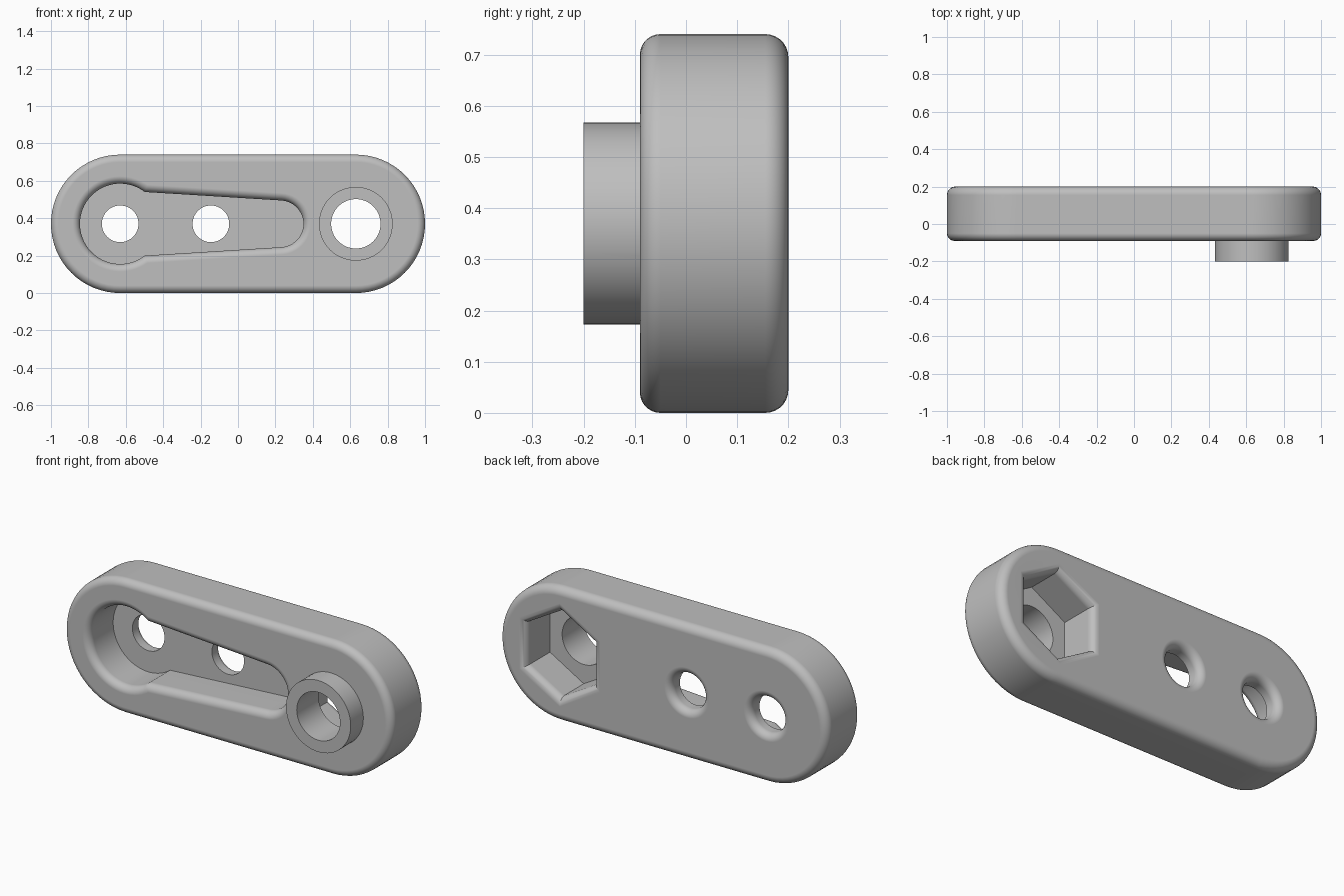
import bpy
from math import sin, cos, pi, acos, asin, sqrt

if "Cube" in bpy.data.objects:
    bpy.data.objects.remove(bpy.data.objects["Cube"])

MID = 0.37             # height of the centre line
FRONT, BACK = -0.09, 0.20
FILLET = 0.04
STEPS = 7

grey = bpy.data.materials.new("plain grey")
grey.use_nodes = True
grey.diffuse_color = (0.52, 0.52, 0.52, 1)
grey.node_tree.nodes["Principled BSDF"].inputs["Base Color"].default_value = grey.diffuse_color


# Outlines: each returns a function giving (x, z) points grown outward by d
def arc(cx, r, start, end, n):
    return [(cx + r * cos(start + (end - start) * i / n),
             MID + r * sin(start + (end - start) * i / n)) for i in range(n + 1)]


def circle(cx, r):
    return lambda d: arc(cx, r + d, 0, 2 * pi, 64)[:-1]


def hexagon(cx, apothem):
    return lambda d: arc(cx, (apothem + d) * 2 / sqrt(3), pi / 6, pi / 6 + 2 * pi, 6)[:-1]


def stadium(half, r):
    return lambda d: (arc(half, r + d, -pi / 2, pi / 2, 32)
                      + arc(-half, r + d, pi / 2, 3 * pi / 2, 32))


def keyhole(big_x, big_r, end_x, end_r, taper):
    # Round pocket running into a narrowing slot with a round end
    def outline(d):
        normal = pi / 2 - taper
        reach = end_r + d + (end_x - big_x) * sin(taper)
        meet = normal - acos(reach / (big_r + d))
        return (arc(end_x, end_r + d, -normal, normal, 24)
                + arc(big_x, big_r + d, meet, 2 * pi - meet, 48))
    return outline


# Quarter-round steps from a straight wall (grow 0) out to a face (grow f)
def flare(face, side, f=FILLET):
    return [(face - side * f * (1 - sin(t)), f * (1 - cos(t)))
            for t in (pi / 2 * i / STEPS for i in range(STEPS + 1))]


def loft(name, outline, levels):
    rings = [[(x, y, z) for x, z in outline(d)] for y, d in levels]
    n = len(rings[0])
    faces = [tuple(range(n)), tuple(reversed(range(n * (len(rings) - 1), n * len(rings))))]
    for k in range(len(rings) - 1):
        a, b = k * n, (k + 1) * n
        faces += [(a + i, b + i, b + (i + 1) % n, a + (i + 1) % n) for i in range(n)]
    mesh = bpy.data.meshes.new(name)
    mesh.from_pydata([v for ring in rings for v in ring], [], faces)
    obj = bpy.data.objects.new(name, mesh)
    bpy.context.collection.objects.link(obj)
    # Make all normals point outward
    import bmesh
    bm = bmesh.new()
    bm.from_mesh(mesh)
    bmesh.ops.recalc_face_normals(bm, faces=bm.faces)
    bm.to_mesh(mesh)
    bm.free()
    mesh.materials.append(grey)
    return obj


def combine(target, tool, operation):
    mod = target.modifiers.new(operation.lower(), "BOOLEAN")
    mod.operation, mod.solver, mod.object = operation, "EXACT", tool
    bpy.context.view_layer.objects.active = target
    bpy.ops.object.modifier_apply(modifier=mod.name)
    bpy.data.objects.remove(tool)


# Rounded link body
def rounded(face, side, f):
    return [(face - side * f * (1 - cos(t)), -f * (1 - sin(t)))
            for t in (pi / 2 * i / STEPS for i in range(STEPS + 1))]


body = loft("link_body", stadium(0.63, MID),
            rounded(FRONT, -1, FILLET) + rounded(BACK, 1, 0.045)[::-1])

# Boss on the front with a blended foot
boss = loft("boss", circle(0.63, 0.197),
            [(-0.20, 0)] + flare(FRONT, -1) [:] + [(FRONT + 0.05, FILLET)])
combine(body, boss, "UNION")


# Pockets and holes; the rims are rounded where they meet a flat face
def cut(name, outline, floor, face, side):
    levels = [(floor, 0)] + flare(face, side) + [(face + side * 0.05, FILLET)]
    combine(body, loft(name, outline, levels), "DIFFERENCE")


cut("keyhole_pocket", keyhole(-0.63, 0.215, 0.225, 0.125, asin(0.062)), 0.12, FRONT, -1)
cut("nut_pocket", hexagon(0.63, 0.206), -0.01, BACK, 1)
for x in (-0.63, -0.145):
    cut("screw_hole", circle(x, 0.098), 0.05, BACK, 1)
combine(body, loft("boss_hole", circle(0.63, 0.132), [(-0.3, 0), (0.1, 0)]), "DIFFERENCE")

# Smooth shading with crisp edges and flat faces kept flat
bpy.ops.object.select_all(action="DESELECT")
body.select_set(True)
bpy.context.view_layer.objects.active = body
bpy.ops.object.shade_smooth_by_angle(angle=pi / 6)
weighted = body.modifiers.new("weighted_normals", "WEIGHTED_NORMAL")
weighted.keep_sharp = True
